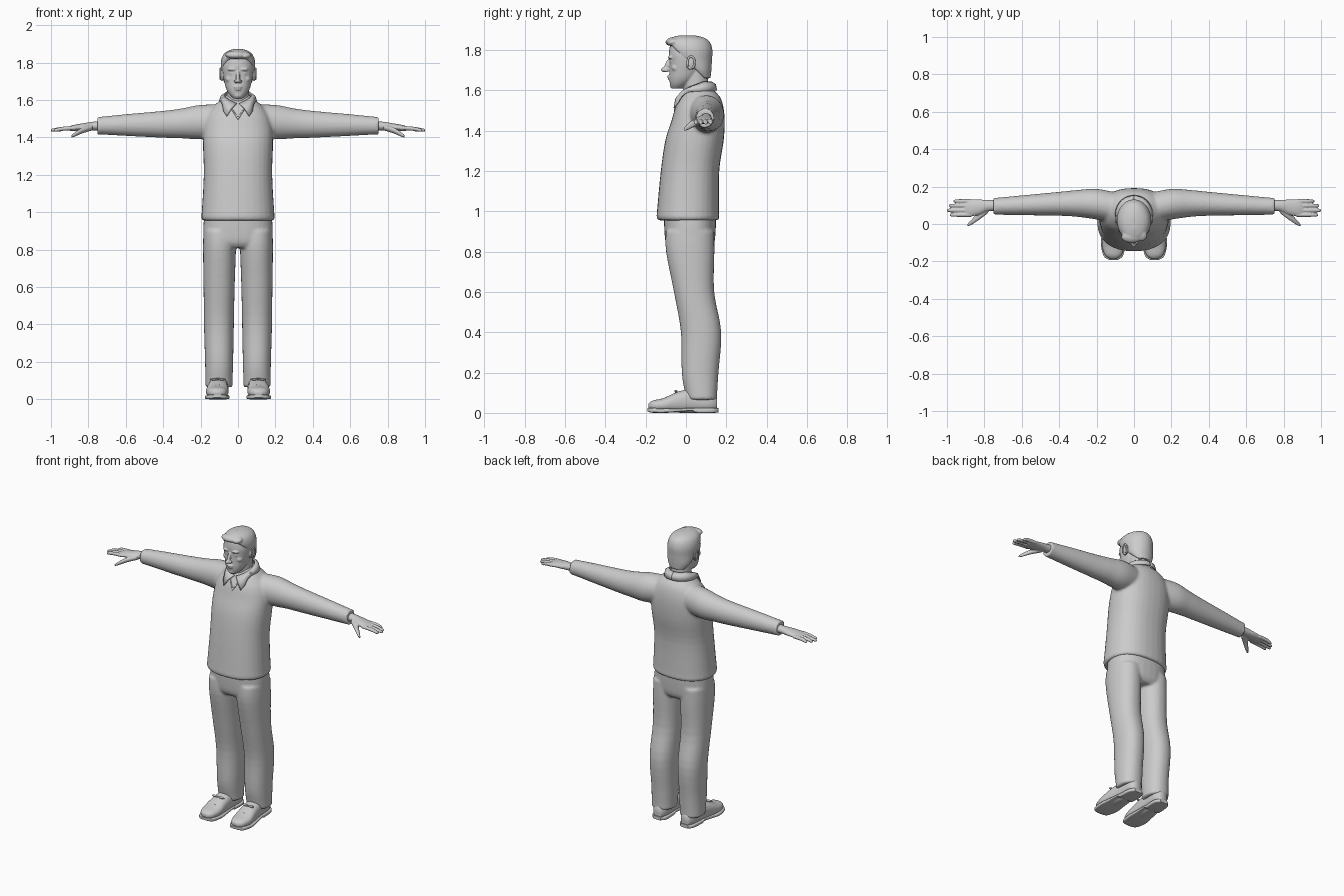
import bpy, bmesh, math
from mathutils import Vector, Matrix
from mathutils.bvhtree import BVHTree

cube = bpy.data.objects.get("Cube")
if cube:
    bpy.data.objects.remove(cube)

grey = bpy.data.materials.new("plain_grey")
grey.use_nodes = True
grey.diffuse_color = (0.6, 0.6, 0.6, 1)
grey.node_tree.nodes["Principled BSDF"].inputs["Base Color"].default_value = (0.6, 0.6, 0.6, 1)

ORDER = {"x": (0, 1, 2), "y": (1, 0, 2), "z": (2, 0, 1)}


def spline(rows, steps):
    """Smoothly resample rows of numbers, passing through each of them."""
    out = []
    for i in range(len(rows) - 1):
        p = [rows[max(0, min(len(rows) - 1, i + k))] for k in (-1, 0, 1, 2)]
        for s in range(steps):
            t = s / steps
            out.append([b + t * ((c - a) / 2 + t * (a - 2.5 * b + 2 * c - d / 2
                        + t * (1.5 * (b - c) + (d - a) / 2))) for a, b, c, d in zip(*p)])
    return out + [list(rows[-1])]


def loft(bm, rows, axis="z", side=1, power=2.0, steps=4, n=32):
    """Rows: position on axis, centre u, centre v, radius u, radius v."""
    along, u, v = ORDER[axis]
    rings = []
    for pos, cu, cv, ru, rv in spline(rows, steps):
        ring = []
        for k in range(n):
            a = math.tau * k / n
            c, s = math.cos(a), math.sin(a)
            co = [0, 0, 0]
            co[along] = pos
            co[u] = cu + ru * math.copysign(abs(c) ** (2 / power), c)
            co[v] = cv + rv * math.copysign(abs(s) ** (2 / power), s)
            co[0] *= side
            ring.append(bm.verts.new(co))
        rings.append(ring)
    for a, b in zip(rings, rings[1:]):
        for k in range(n):
            bm.faces.new((a[k], a[(k + 1) % n], b[(k + 1) % n], b[k]))
    bm.faces.new(rings[0])
    bm.faces.new(rings[-1])


def blob(bm, centre, radii, tilt=0, side=1):
    m = (Matrix.Translation((centre[0] * side, centre[1], centre[2]))
         @ Matrix.Rotation(tilt, 4, "X") @ Matrix.Diagonal((*radii, 1)))
    bmesh.ops.create_uvsphere(bm, u_segments=20, v_segments=12, radius=1, matrix=m)


def finish(name, bm, voxel=0, smooth=0, angle=60):
    bmesh.ops.recalc_face_normals(bm, faces=bm.faces)
    mesh = bpy.data.meshes.new(name)
    bm.to_mesh(mesh)
    bm.free()
    ob = bpy.data.objects.new(name, mesh)
    bpy.context.collection.objects.link(ob)
    mesh.materials.append(grey)
    mesh.polygons.foreach_set("use_smooth", [True] * len(mesh.polygons))
    if voxel:
        r = ob.modifiers.new("Blend", "REMESH")
        r.mode, r.voxel_size, r.use_smooth_shade = "VOXEL", voxel, True
        if smooth:
            s = ob.modifiers.new("Soften", "SMOOTH")
            s.factor, s.iterations = 0.5, smooth
    else:
        bpy.ops.object.select_all(action="DESELECT")
        bpy.context.view_layer.objects.active = ob
        ob.select_set(True)
        bpy.ops.object.shade_smooth_by_angle(angle=math.radians(angle))
    return ob


# Sweater: torso and both sleeves blended together
bm = bmesh.new()
loft(bm, [(.955, 0, .01, .19, .15), (.975, 0, .01, .197, .156), (1.0, 0, .01, .194, .154),
          (1.2, 0, .02, .183, .145), (1.35, 0, .042, .187, .145), (1.45, 0, .06, .185, .132),
          (1.52, 0, .067, .165, .118), (1.57, 0, .072, .128, .095),
          (1.61, 0, .062, .08, .066), (1.625, 0, .06, .066, .058)], power=2.3)
for s in (1, -1):
    loft(bm, [(.08, .085, 1.49, .08, .085), (.2, .106, 1.482, .082, .092),
              (.3, .11, 1.475, .072, .08), (.4, .108, 1.47, .064, .072), (.6, .1, 1.466, .053, .058),
              (.73, .095, 1.463, .046, .048), (.752, .095, 1.462, .047, .049)], "x", s)
sweater = finish("sweater", bm, .008, 6)

# Trousers: hips and both legs
bm = bmesh.new()
loft(bm, [(.99, 0, .02, .18, .13), (.9, 0, .02, .186, .127), (.84, 0, .02, .178, .12),
          (.81, 0, .02, .15, .1)], power=2.4)
for s in (1, -1):
    loft(bm, [(.9, .098, .02, .087, .12), (.8, .099, .021, .088, .12), (.6, .101, .04, .083, .1),
              (.4, .102, .075, .08, .1), (.2, .101, .07, .075, .091), (.1, .102, .075, .073, .08),
              (.065, .102, .078, .073, .077)], side=s, power=2.2)
finish("trousers", bm, .008, 4)

# Head with neck, face features and ears
bm = bmesh.new()
blob(bm, (0, .02, 1.765), (.086, .105, .098))
loft(bm, [(1.608, 0, -.045, .024, .026), (1.63, 0, -.032, .046, .047), (1.66, 0, -.015, .063, .068),
          (1.70, 0, -.003, .074, .079), (1.74, 0, 0, .081, .082), (1.78, 0, .005, .084, .09),
          (1.82, 0, .01, .075, .09)], power=2.2)
loft(bm, [(1.53, 0, .065, .064, .064), (1.6, 0, .05, .061, .062), (1.66, 0, .045, .06, .065),
          (1.71, 0, .04, .06, .065)])
blob(bm, (0, -.108, 1.702), (.013, .017, .012))
blob(bm, (0, -.093, 1.723), (.010, .013, .036), -.35)
blob(bm, (0, -.083, 1.669), (.022, .011, .006))
blob(bm, (0, -.08, 1.657), (.019, .011, .007))
blob(bm, (0, -.06, 1.626), (.027, .021, .018))
for s in (1, -1):
    blob(bm, (.03, -.074, 1.764), (.026, .015, .009), side=s)
    blob(bm, (.032, -.065, 1.742), (.015, .015, .008), side=s)
    blob(bm, (.012, -.097, 1.699), (.010, .011, .009), side=s)
    blob(bm, (.045, -.05, 1.712), (.022, .022, .02), side=s)
    blob(bm, (.086, .025, 1.735), (.010, .023, .035), -.15, s)
finish("head", bm, .004, 3)

# Ear rims
bm = bmesh.new()
for s in (1, -1):
    ring = [Vector((s * .094, .025 + .018 * math.cos(a), 1.738 + .03 * math.sin(a)))
            for a in (math.radians(d) for d in range(-60, 211, 15))]
    for p in ring:
        blob(bm, (p.x, p.y, p.z), (.005, .006, .006))
finish("ear_rims", bm, .003, 2)

# Hair: a cap trimmed along the hairline, with a swept fringe
bm = bmesh.new()
loft(bm, [(1.66, 0, .08, .056, .042), (1.70, 0, .064, .077, .062), (1.75, 0, .035, .088, .094),
          (1.80, 0, .02, .092, .111), (1.84, 0, .012, .08, .106), (1.862, 0, .008, .055, .08),
          (1.873, 0, .005, .02, .035)])
cut = bmesh.ops.bisect_plane(bm, geom=bm.verts[:] + bm.edges[:] + bm.faces[:], clear_inner=True,
                             plane_co=(0, 0, 1.752), plane_no=(0, 1, 1))
bmesh.ops.holes_fill(bm, edges=[e for e in bm.edges if e.is_boundary])
blob(bm, (-.012, -.07, 1.842), (.056, .032, .021), .2)
blob(bm, (.035, -.06, 1.84), (.035, .034, .018), .2)
finish("hair", bm, .005, 3)

# Hands: palm, four fingers and thumb
for s, label in ((1, "left"), (-1, "right")):
    bm = bmesh.new()
    loft(bm, [(.72, .098, 1.462, .03, .026), (.78, .098, 1.46, .03, .023), (.83, .09, 1.455, .041, .02),
              (.88, .085, 1.45, .045, .016), (.905, .085, 1.447, .04, .011)], "x", s)
    for y, tip in ((.122, .965), (.098, .99), (.073, 1.0), (.049, .985)):
        loft(bm, [(.87, y, 1.45, .011, .011), (.93, y, 1.447, .011, .011),
                  (tip - .01, y, 1.439, .009, .009), (tip, y, 1.437, .004, .004)], "x", s, n=16)
    loft(bm, [(.78, .08, 1.453, .022, .016), (.83, .042, 1.438, .021, .016), (.87, .009, 1.417, .014, .012),
              (.89, -.006, 1.405, .006, .007)], "x", s, n=16)
    finish(label + "_hand", bm, .0035, 2)

# Collar and neckline, laid against the sweater front
dg = bpy.context.evaluated_depsgraph_get()
tree = BVHTree.FromObject(sweater, dg)


def front_y(x, z):
    hit = tree.ray_cast(Vector((x, -1, z)), Vector((0, 1, 0)))[0]
    return hit.y if hit else .05


for s, label in ((1, "left"), (-1, "right")):
    bm = bmesh.new()
    cols, count = [], 20
    for i in range(count + 1):
        t = i / count
        a = math.pi * t
        top = Vector((.068 * math.sin(a) + .006 * (1 - t), .048 - .075 * math.cos(a), 1.58 + .062 * min(1, t * 1.5)))
        low = Vector((.098 * math.sin(a), .053 - .098 * math.cos(a), 1.588 + .012 * t))
        w = max(0, 1 - t / .4)
        x, z = .06 + .05 * (1 - w), 1.512 + .08 * (1 - w)
        low = low.lerp(Vector((x, front_y(x, z) - .01, z)), min(1, w * 1.6))
        mid = top.lerp(low, .5) + Vector((.006 * math.sin(a), -.008 * math.cos(a), .008))
        cols.append([bm.verts.new((p.x * s, p.y, p.z)) for p in (top, mid, low)])
    for a, b in zip(cols, cols[1:]):
        for k in range(2):
            bm.faces.new((a[k], b[k], b[k + 1], a[k + 1]))
    collar = finish(label + "_collar", bm)
    thick = collar.modifiers.new("Thickness", "SOLIDIFY")
    thick.thickness, thick.offset = .007, 0

bm = bmesh.new()
for s in (1, -1):
    for i in range(25):
        t = i / 24
        x, z = .045 * t, 1.5 + .07 * t
        blob(bm, (x, front_y(x * s, z), z), (.005, .004, .005), side=s)
finish("neckline_trim", bm, .003, 2)

# Shoes: upper, sole with raised arch, laces
for s, label in ((1, "left"), (-1, "right")):
    bm = bmesh.new()
    loft(bm, [(-.186, .11, .034, .018, .012), (-.165, .111, .036, .045, .025), (-.11, .111, .04, .06, .034),
              (-.04, .108, .053, .056, .052), (.04, .103, .06, .05, .06), (.12, .1, .055, .047, .05),
              (.155, .1, .048, .028, .035)], "y", s, power=2.4)
    finish(label + "_shoe_upper", bm)
    bm = bmesh.new()
    loft(bm, [(-.192, .11, .017, .022, .008), (-.17, .111, .013, .052, .012), (-.1, .111, .011, .066, .011),
              (-.03, .108, .014, .059, .009), (.03, .104, .017, .053, .008), (.05, .103, .012, .053, .012),
              (.13, .1, .012, .05, .012), (.16, .1, .013, .028, .011)], "y", s, power=5)
    finish(label + "_shoe_sole", bm, angle=40)
    bm = bmesh.new()
    for y, z in ((-.095, .077), (-.07, .088), (-.045, .1)):
        for lean in (.009, -.009):
            loft(bm, [(.108 + k * .034, y + k * lean, z - .014 * k * k, .004, .004)
                      for k in (-1, -.5, 0, .5, 1)], "x", s, n=8)
    for k in (-1, 1):
        blob(bm, (.108 + k * .022, -.05, .107), (.022, .008, .006), side=s)
    finish(label + "_shoe_laces", bm)
